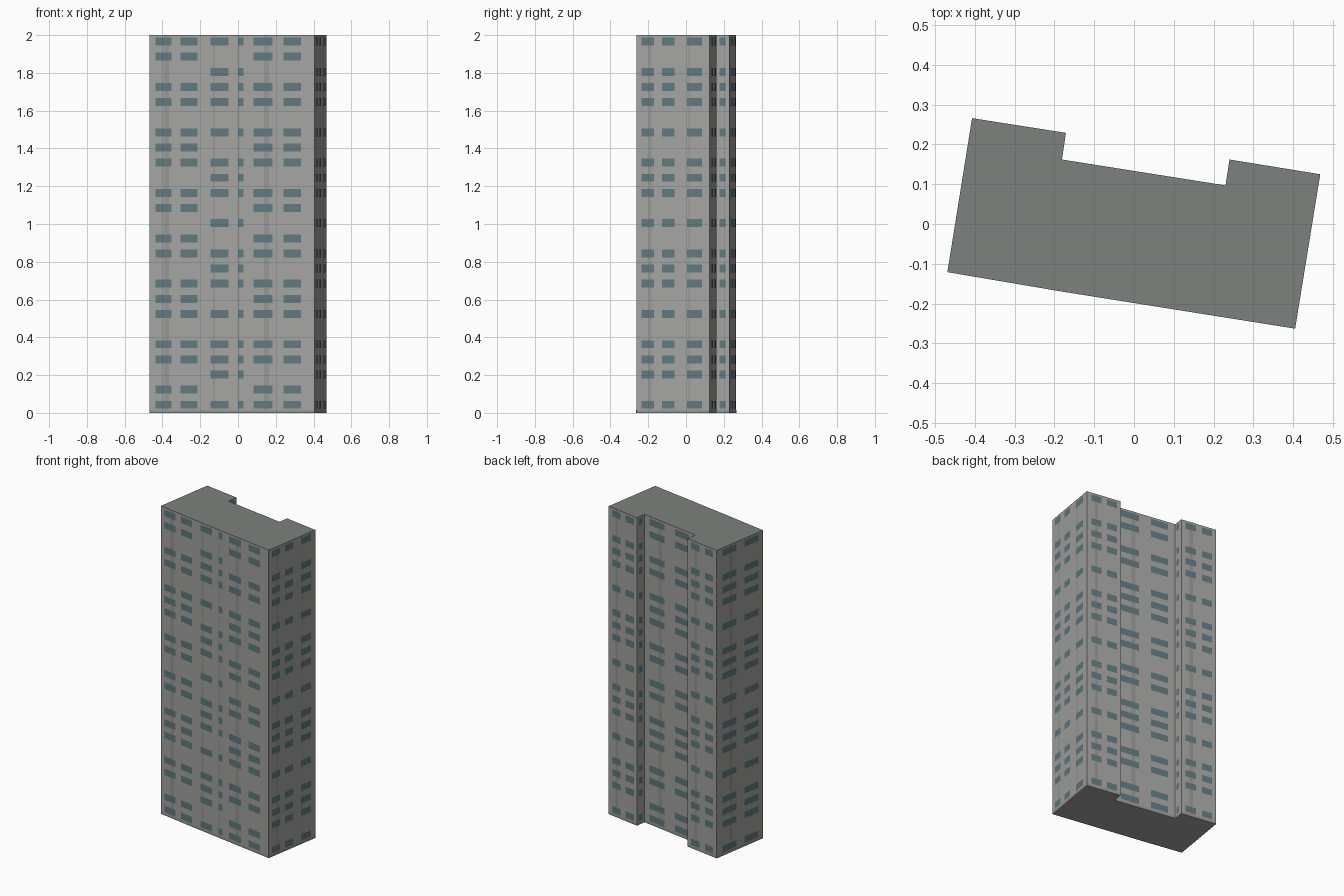
import bpy, bmesh
from mathutils import Vector

if "Cube" in bpy.data.objects:
    bpy.data.objects.remove(bpy.data.objects["Cube"])

H = 2.0
FLOORS = 25

def material(name, rgb):
    m = bpy.data.materials.new(name)
    m.diffuse_color = (*rgb, 1)
    m.use_nodes = True
    m.node_tree.nodes["Principled BSDF"].inputs["Base Color"].default_value = m.diffuse_color
    return m

WALL = material("concrete", (0.37, 0.37, 0.36))
ROOF = material("roof_grey", (0.20, 0.225, 0.21))
GLASS = material("window_glass", (0.12, 0.19, 0.21))
SEAM = material("seam_grey", (0.30, 0.30, 0.295))

def finish(bm, name, mats):
    me = bpy.data.meshes.new(name)
    bm.to_mesh(me)
    bm.free()
    for m in mats:
        me.materials.append(m)
    ob = bpy.data.objects.new(name, me)
    bpy.context.collection.objects.link(ob)
    return ob

# Footprint, counter-clockwise from the front left corner
PLAN = [(-0.469, -0.121), (-0.18, -0.17), (0.405, -0.263), (0.468, 0.125),
        (0.24, 0.162), (0.23, 0.097), (-0.181, 0.162), (-0.171, 0.229),
        (-0.407, 0.266)]

# Tower body: extruded footprint with a darker roof
bm = bmesh.new()
base = bm.faces.new([bm.verts.new((x, y, 0)) for x, y in PLAN])
ext = bmesh.ops.extrude_face_region(bm, geom=[base], use_keep_orig=True)
bmesh.ops.translate(bm, vec=(0, 0, H),
                    verts=[g for g in ext["geom"] if isinstance(g, bmesh.types.BMVert)])
bmesh.ops.recalc_face_normals(bm, faces=bm.faces)
for f in bm.faces:
    f.material_index = 1 if f.normal.z > 0.5 else 0
finish(bm, "tower_body", [WALL, ROOF])

# Two floor patterns, counted from the top, with some floors left blank
ROWS_A = [0, 1, 3, 4, 6, 7, 8, 10, 11, 13, 14, 16, 17, 18, 20, 21, 23, 24]
ROWS_B = [0, 2, 3, 4, 6, 8, 9, 10, 12, 14, 15, 16, 18, 20, 21, 22, 24]

# Per wall: window columns (start, end, rows) and seams, as fractions of its length
A, B = ROWS_A, ROWS_B
WALLS = [
    ([(0.11, 0.41, A), (0.57, 0.88, A)], [(0.27, 0.36)]),
    ([(0.06, 0.22, B), (0.31, 0.36, B), (0.45, 0.62, A), (0.72, 0.88, A)],
     [(0.08, 0.10), (0.305, 0.32), (0.545, 0.59)]),
    ([(0.07, 0.24, B), (0.35, 0.52, B), (0.69, 0.90, B)], [(0.17, 0.21), (0.71, 0.73)]),
    ([(0.14, 0.43, B), (0.60, 0.90, B)], [(0.24, 0.33)]),
    ([(0.25, 0.70, B)], []),
    ([(0.10, 0.40, A), (0.60, 0.88, A)], [(0.28, 0.34)]),
    ([(0.25, 0.70, B)], []),
    ([(0.12, 0.42, B), (0.60, 0.88, B)], [(0.24, 0.33)]),
    ([(0.12, 0.42, B), (0.60, 0.90, B)], [(0.28, 0.34)]),
]

def panel(bm, p, q, t0, t1, z0, z1, off):
    """Flat panel lying just proud of the wall from p to q."""
    d = q - p
    n = Vector((d.y, -d.x)).normalized() * off
    a, b = p + d * t0 + n, p + d * t1 + n
    bm.faces.new([bm.verts.new((v.x, v.y, z))
                  for v, z in ((a, z0), (b, z0), (b, z1), (a, z1))])

# Windows, vertical seams and the dark footing line on every wall
glass, seams = bmesh.new(), bmesh.new()
for i, (columns, strips) in enumerate(WALLS):
    p, q = Vector(PLAN[i]), Vector(PLAN[(i + 1) % len(PLAN)])
    for t0, t1, rows in columns:
        for r in rows:
            z = 1.966 - r * 1.923 / (FLOORS - 1)
            panel(glass, p, q, t0, t1, z - 0.021, z + 0.021, 0.0015)
    for t0, t1 in strips:
        panel(seams, p, q, t0, t1, 0.016, H, 0.0007)
    panel(seams, p, q, 0, 1, 0, 0.016, 0.0007)
finish(glass, "windows", [GLASS])
finish(seams, "wall_seams", [SEAM])
